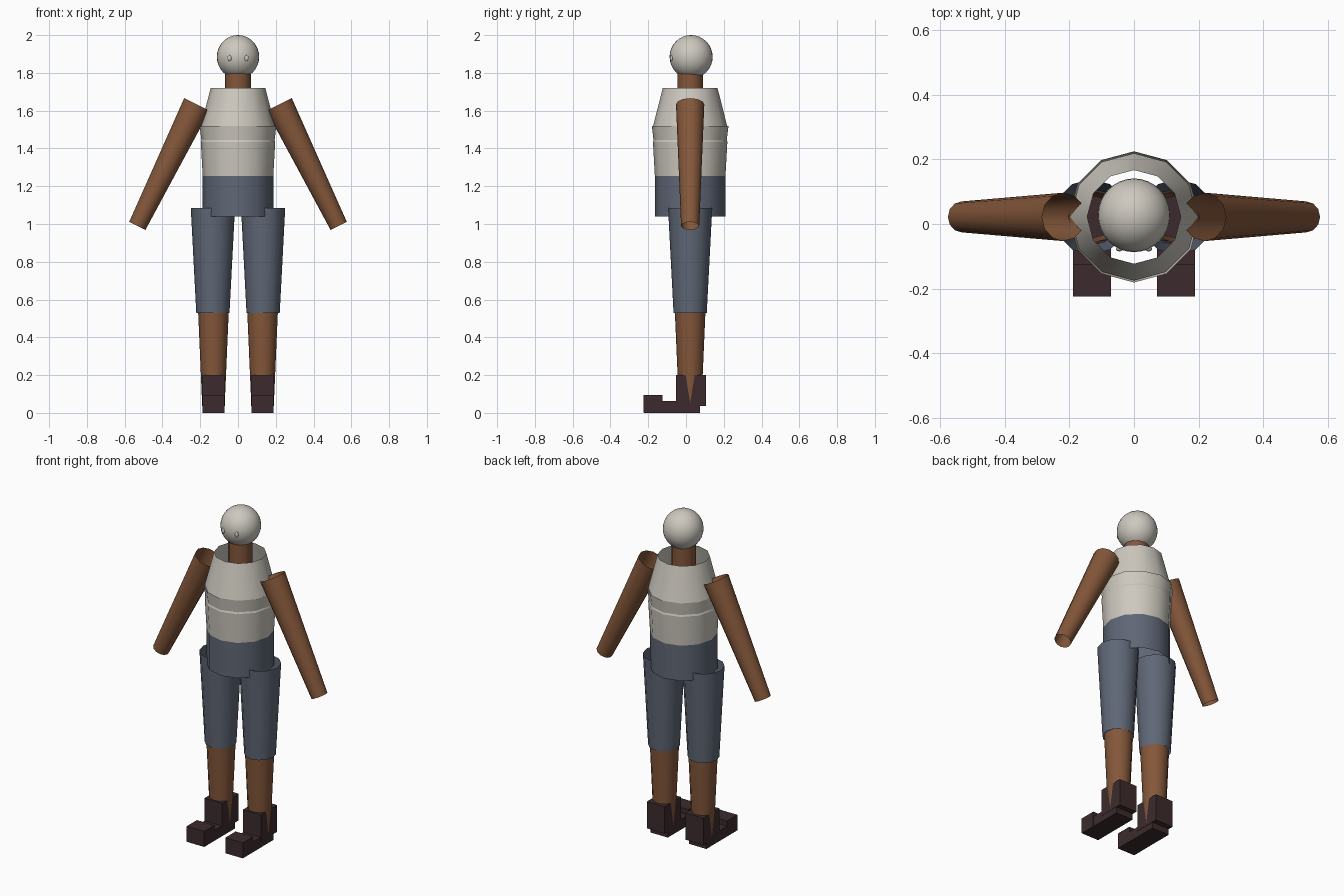
import bpy, math
from mathutils import Vector

if "Cube" in bpy.data.objects:
    bpy.data.objects.remove(bpy.data.objects["Cube"])

CY = 0.022  # body axis


def mat(name, rgb):
    m = bpy.data.materials.new(name)
    m.diffuse_color = (*rgb, 1)
    m.use_nodes = True
    m.node_tree.nodes["Principled BSDF"].inputs["Base Color"].default_value = m.diffuse_color
    return m


CREAM = mat("cream", (0.61, 0.58, 0.52))
BLUE = mat("slate_blue", (0.115, 0.135, 0.18))
BROWN = mat("brown", (0.23, 0.095, 0.042))
BOOT = mat("dark_boot", (0.045, 0.024, 0.026))


def smooth(ob):
    bpy.ops.object.select_all(action='DESELECT')
    ob.select_set(True)
    bpy.context.view_layer.objects.active = ob
    bpy.ops.object.shade_smooth_by_angle(angle=math.radians(35))


def tube(name, a, b, ra, rb, m, n=12):
    """Open tapered tube from point a to point b."""
    a, b = Vector(a), Vector(b)
    d = (b - a).normalized()
    v = Vector((0, 1, 0))
    u = v.cross(d).normalized()
    pts = []
    for c, r in ((a, ra), (b, rb)):
        for i in range(n):
            t = 2 * math.pi * i / n
            pts.append(c + u * (r * math.cos(t)) + v * (r * math.sin(t)))
    faces = [(i, (i + 1) % n, n + (i + 1) % n, n + i) for i in range(n)]
    me = bpy.data.meshes.new(name)
    me.from_pydata(pts, [], faces)
    me.materials.append(m)
    ob = bpy.data.objects.new(name, me)
    bpy.context.collection.objects.link(ob)
    smooth(ob)
    return ob


def upright(name, z0, z1, r0, r1, m, x=0):
    return tube(name, (x, CY, z0), (x, CY, z1), r0, r1, m)


def box(name, x, y0, y1, z0, z1, half, m):
    bpy.ops.mesh.primitive_cube_add(size=1, location=(x, (y0 + y1) / 2, (z0 + z1) / 2))
    ob = bpy.context.object
    ob.name = name
    ob.scale = (2 * half, y1 - y0, z1 - z0)
    ob.data.materials.append(m)


def ball(name, loc, radii, m, seg=32, rings=16):
    bpy.ops.mesh.primitive_uv_sphere_add(segments=seg, ring_count=rings, radius=1, location=loc)
    ob = bpy.context.object
    ob.name = name
    ob.scale = radii
    ob.data.materials.append(m)
    smooth(ob)


# Torso, from hips to collar
upright("hips", 1.04, 1.255, 0.187, 0.187, BLUE)
upright("waist", 1.255, 1.435, 0.187, 0.197, CREAM)
upright("waist_step", 1.435, 1.455, 0.197, 0.190, CREAM)
upright("chest_band", 1.445, 1.52, 0.194, 0.203, CREAM)
upright("chest", 1.515, 1.72, 0.197, 0.145, CREAM)

# Neck and head
upright("neck", 1.66, 1.80, 0.068, 0.068, BROWN)
ball("head", (0, 0.027, 1.885), (0.112, 0.114, 0.115), CREAM)

for side, s in (("left", 1), ("right", -1)):
    # Small raised eyes
    ball(side + "_eye", (s * 0.045, -0.077, 1.878), (0.011, 0.008, 0.016), CREAM, 12, 8)
    # Arm
    tube(side + "_arm", (s * 0.2175, CY, 1.633), (s * 0.533, CY, 0.99), 0.075, 0.048, BROWN)
    # Leg
    upright(side + "_thigh", 0.53, 1.085, 0.088, 0.117, BLUE, s * 0.133)
    upright(side + "_calf", 0.04, 0.535, 0.0595, 0.081, BROWN, s * 0.13)
    # Boot: sole, raised toe and shaft
    box(side + "_boot_sole", s * 0.13, -0.223, 0.073, 0, 0.063, 0.0585, BOOT)
    box(side + "_boot_toe", s * 0.13, -0.224, -0.125, 0.001, 0.095, 0.059, BOOT)
    box(side + "_boot_shaft", s * 0.13, -0.052, 0.105, 0.037, 0.20, 0.06, BOOT)
